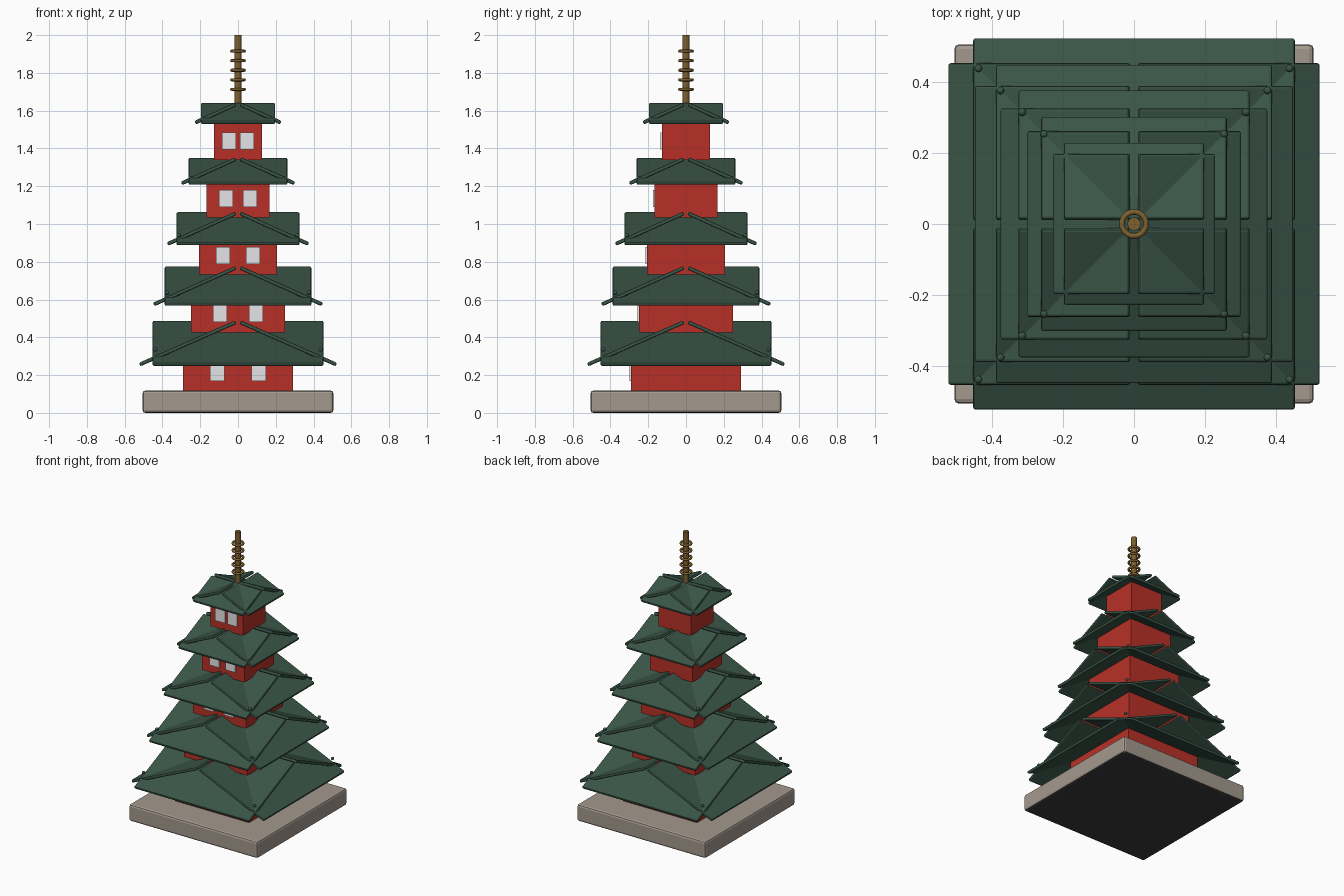
import bpy, bmesh, math
from mathutils import Matrix, Vector

if "Cube" in bpy.data.objects:
    bpy.data.objects.remove(bpy.data.objects["Cube"])


def material(name, rgb):
    m = bpy.data.materials.new(name)
    m.diffuse_color = (*rgb, 1)
    m.use_nodes = True
    m.node_tree.nodes["Principled BSDF"].inputs["Base Color"].default_value = m.diffuse_color
    return m


STONE = material("stone", (0.37, 0.32, 0.27))
DARK = material("dark_underside", (0.045, 0.045, 0.045))
RED = material("red_wall", (0.48, 0.03, 0.02))
GREEN = material("green_tile", (0.042, 0.09, 0.064))
PANE = material("pale_window", (0.78, 0.78, 0.80))
BRONZE = material("bronze", (0.21, 0.12, 0.028))


def make_object(name, bm, mats, smooth=False):
    bmesh.ops.recalc_face_normals(bm, faces=bm.faces)
    for f in bm.faces:
        f.smooth = smooth
    me = bpy.data.meshes.new(name)
    bm.to_mesh(me)
    bm.free()
    for m in mats:
        me.materials.append(m)
    ob = bpy.data.objects.new(name, me)
    bpy.context.collection.objects.link(ob)
    return ob


def add_box(bm, size, matrix, bevel=0.0):
    """Box with optional rounded edges, merged into bm."""
    tmp = bmesh.new()
    bmesh.ops.create_cube(tmp, size=1, matrix=Matrix.Diagonal((*size, 1)))
    if bevel:
        bmesh.ops.bevel(tmp, geom=tmp.edges[:], offset=bevel, segments=2,
                        profile=0.5, affect='EDGES')
    tmp.transform(matrix)
    me = bpy.data.meshes.new("tmp")
    tmp.to_mesh(me)
    tmp.free()
    bm.from_mesh(me)
    bpy.data.meshes.remove(me)


# stone base with a dark underside
bm = bmesh.new()
add_box(bm, (1.01, 1.01, 0.118), Matrix.Translation((0, 0, 0.059)), 0.014)
base = make_object("stone_base", bm, [STONE, DARK])
for p in base.data.polygons:
    p.material_index = 1 if p.normal.z < -0.9 else 0

# storeys: wall half width, wall bottom, roof half width, roof reach, eave z, ridge z, window x, finial z
storeys = [
    (0.290, 0.115, 0.452, 0.525, 0.246, 0.490, 0.110, 0.336),
    (0.249, 0.426, 0.388, 0.451, 0.564, 0.778, 0.095, 0.637),
    (0.207, 0.733, 0.325, 0.378, 0.884, 1.066, 0.079, 0.940),
    (0.167, 1.035, 0.261, 0.304, 1.205, 1.354, 0.063, 1.244),
    (0.126, 1.340, 0.197, 0.231, 1.527, 1.643, 0.0475, 1.550),
]
T = 0.02

for i, (w, z0, rw, reach, eave, ridge, wx, fz) in enumerate(storeys, 1):
    # sloping panel runs from inner (ridge) to outer (eave) along +x
    inner = Vector((0.012, 0, ridge - T / 2))
    outer = Vector((reach - 0.005, 0, eave + T / 2))
    run = outer - inner
    tilt = math.atan2(-run.z, run.x)

    # wall, ending inside the roof panels
    z1 = inner.z + run.z * (w - inner.x) / run.x
    bm = bmesh.new()
    add_box(bm, (2 * w, 2 * w, z1 - z0), Matrix.Translation((0, 0, (z0 + z1) / 2)))
    make_object(f"wall_{i}", bm, [RED])

    # pair of front windows
    bm = bmesh.new()
    for s in (-1, 1):
        add_box(bm, (0.075, 0.009, 0.09),
                Matrix.Translation((s * wx, -w - 0.0035, z0 + 0.099)))
    make_object(f"windows_{i}", bm, [PANE])

    # four crossing roof panels
    bm = bmesh.new()
    slope = Matrix.Translation((inner + outer) / 2) @ Matrix.Rotation(tilt, 4, 'Y')
    for k in range(4):
        turn = Matrix.Rotation(k * math.pi / 2, 4, 'Z')
        add_box(bm, (run.length, 2 * rw, T), turn @ slope, 0.007)
    make_object(f"roof_{i}", bm, [GREEN])

    # small corner finials
    bm = bmesh.new()
    c = rw * 0.967
    for sx in (-1, 1):
        for sy in (-1, 1):
            bmesh.ops.create_uvsphere(bm, u_segments=12, v_segments=8, radius=0.011,
                                      matrix=Matrix.Translation((sx * c, sy * c, fz)))
    make_object(f"corner_finials_{i}", bm, [GREEN], smooth=True)

# spire pole
bm = bmesh.new()
bmesh.ops.create_cone(bm, cap_ends=True, segments=16, radius1=0.0185, radius2=0.0185,
                      depth=0.4, matrix=Matrix.Translation((0, 0, 1.8)))
pole = make_object("spire_pole", bm, [BRONZE])
for p in pole.data.polygons:
    p.use_smooth = abs(p.normal.z) < 0.5
pole.data.set_sharp_from_angle(angle=math.radians(40))

# spire rings
for i in range(5):
    bpy.ops.mesh.primitive_torus_add(major_radius=0.034, minor_radius=0.008,
                                     major_segments=24, minor_segments=8,
                                     location=(0, 0, 1.713 + 0.0505 * i))
    ring = bpy.context.object
    ring.name = f"spire_ring_{i + 1}"
    ring.data.materials.append(BRONZE)
    bpy.ops.object.shade_smooth()
